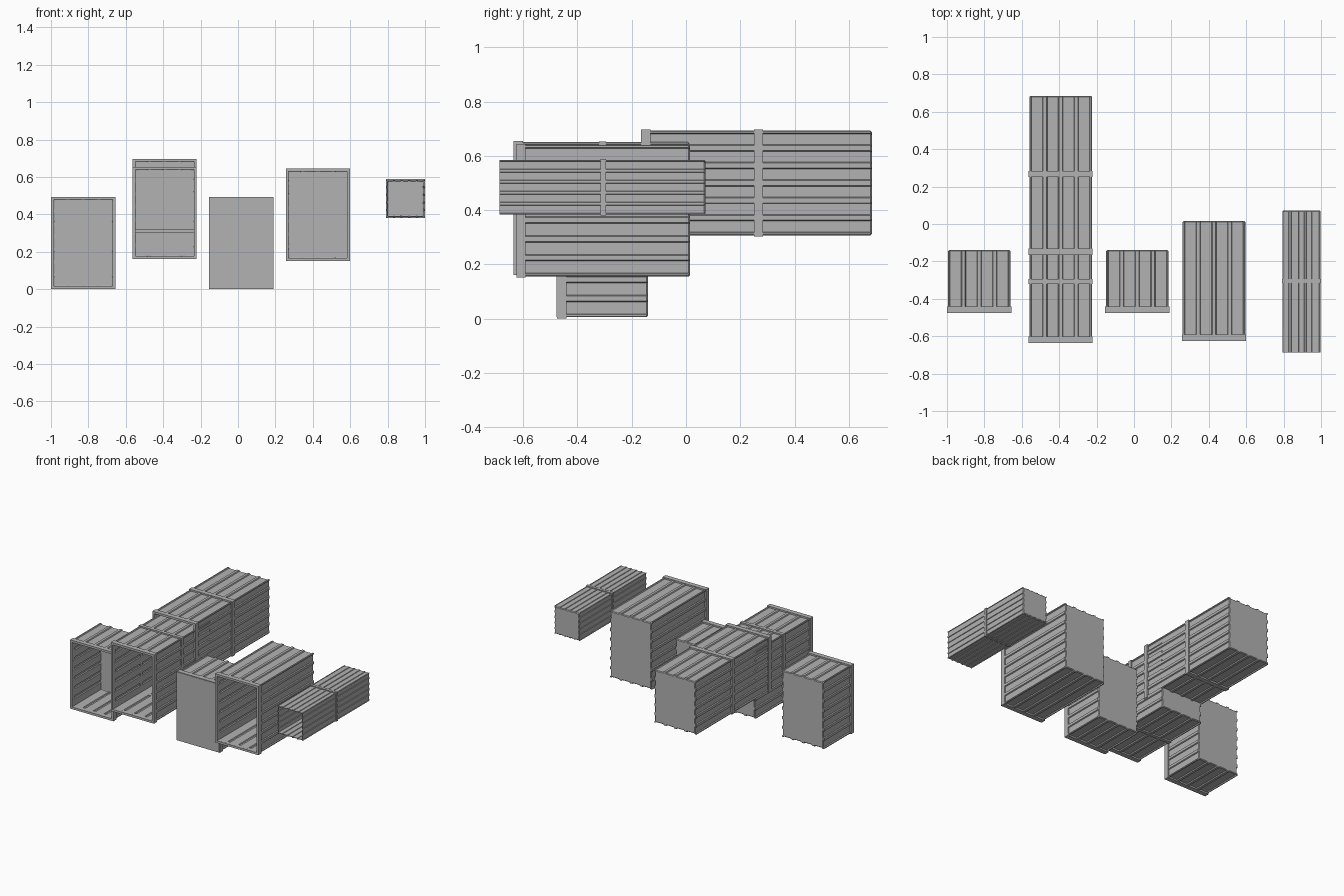
import bpy, bmesh, math

if "Cube" in bpy.data.objects:
    bpy.data.objects.remove(bpy.data.objects["Cube"])

grey = bpy.data.materials.new("light_grey")
grey.diffuse_color = (0.45, 0.45, 0.45, 1)
grey.use_nodes = True
grey.node_tree.nodes["Principled BSDF"].inputs["Base Color"].default_value = grey.diffuse_color


def finish(bm, name, thickness=0):
    bmesh.ops.recalc_face_normals(bm, faces=bm.faces)
    me = bpy.data.meshes.new(name)
    bm.to_mesh(me)
    bm.free()
    me.materials.append(grey)
    ob = bpy.data.objects.new(name, me)
    bpy.context.collection.objects.link(ob)
    if thickness:
        mod = ob.modifiers.new("sheet_thickness", 'SOLIDIFY')
        mod.thickness = thickness
        mod.offset = -1
    return ob


def ribbed_profile(w, h, nx, nz, depth, rib):
    """Rectangle outline whose sides carry narrow raised ribs."""
    pts = []
    for k in range(4):
        length, other, n = (w, h, nx) if k % 2 == 0 else (h, w, nz)
        side = [(-length / 2 + 0.003, 0), (-length / 2 + rib / 2, 0),
                (-length / 2 + rib / 2 + depth / 2, depth)]
        for i in range(1, n):
            c = -length / 2 + length * i / n
            side += [(c - rib / 2 - depth / 2, depth), (c - rib / 2, 0),
                     (c + rib / 2, 0), (c + rib / 2 + depth / 2, depth)]
        side += [(-a, d) for a, d in side[2::-1]]
        ca, sa = round(math.cos(k * math.pi / 2)), round(math.sin(k * math.pi / 2))
        for a, d in side:
            b = -other / 2 + d
            pts.append((a * ca - b * sa, a * sa + b * ca))
    return pts


def shell(name, x, y, z, nx, nz, depth=0.007, rib=0.018):
    """Ribbed tube along y, open at the front and closed at the back."""
    w, h = x[1] - x[0], z[1] - z[0]
    cx, cz = sum(x) / 2, sum(z) / 2
    prof = ribbed_profile(w, h, nx, nz, depth, rib)
    bm = bmesh.new()
    rings = []
    for yy, inset in ((y[0], 0), (y[1] - 0.005, 0), (y[1], 0.005)):
        sx, sz = 1 - 2 * inset / w, 1 - 2 * inset / h
        rings.append([bm.verts.new((cx + a * sx, yy, cz + b * sz)) for a, b in prof])
    n = len(prof)
    for r0, r1 in zip(rings, rings[1:]):
        for i in range(n):
            j = (i + 1) % n
            bm.faces.new((r0[i], r0[j], r1[j], r1[i]))
    bm.faces.new(rings[-1])
    finish(bm, name, 0.005)


def collar(name, x, y, z, out=0.004, inner=0.011):
    """Rectangular band wrapped around a shell."""
    bm = bmesh.new()
    loops = []
    for o, yy in ((out, y[0]), (out, y[1]), (-inner, y[1]), (-inner, y[0])):
        loops.append([bm.verts.new(p) for p in (
            (x[0] - o, yy, z[0] - o), (x[1] + o, yy, z[0] - o),
            (x[1] + o, yy, z[1] + o), (x[0] - o, yy, z[1] + o))])
    for k in range(4):
        a, b = loops[k], loops[(k + 1) % 4]
        for i in range(4):
            j = (i + 1) % 4
            bm.faces.new((a[i], a[j], b[j], b[i]))
    finish(bm, name)


def plate(name, x, y, z):
    bm = bmesh.new()
    bmesh.ops.create_cube(bm, size=1)
    for v in bm.verts:
        for k, r in enumerate((x, y, z)):
            v.co[k] = r[0] if v.co[k] < 0 else r[1]
    finish(bm, name)


# name, x range, y range, z range, panels across, panels up, collar starts
boxes = [
    ("open_short_box", (-0.995, -0.66), (-0.475, -0.14), (0.005, 0.49), 4, 7, (-0.475,)),
    ("closed_short_box", (-0.15, 0.185), (-0.475, -0.14), (0.005, 0.49), 4, 7, (-0.475,)),
    ("long_box", (0.26, 0.595), (-0.62, 0.015), (0.155, 0.64), 4, 7, (-0.625,)),
    ("joined_box_front", (-0.56, -0.225), (-0.635, 0.012), (0.165, 0.65), 4, 7, (-0.635, -0.32)),
    ("joined_box_rear", (-0.56, -0.225), (-0.16, 0.685), (0.307, 0.693), 4, 6, (-0.165, 0.25)),
]
for name, x, y, z, nx, nz, collars in boxes:
    shell(name, x, y, z, nx, nz)
    for i, c in enumerate(collars):
        small = name == "joined_box_front" and i == 1
        collar(f"{name}_collar_{i + 1}", x, (c, c + (0.025 if small else 0.034)), z,
               0.003 if small else 0.004)

# door closing the second short box
plate("short_box_door", (-0.15, 0.185), (-0.477, -0.467), (0.005, 0.49))

# narrow drawer-like box with finer ribs and a thin middle band
nx_, nz_ = (0.793, 0.997), (0.383, 0.585)
shell("narrow_box", nx_, (-0.688, 0.072), nz_, 5, 5, 0.004, 0.010)
collar("narrow_box_band", nx_, (-0.315, -0.295), nz_, 0.003, 0.006)
